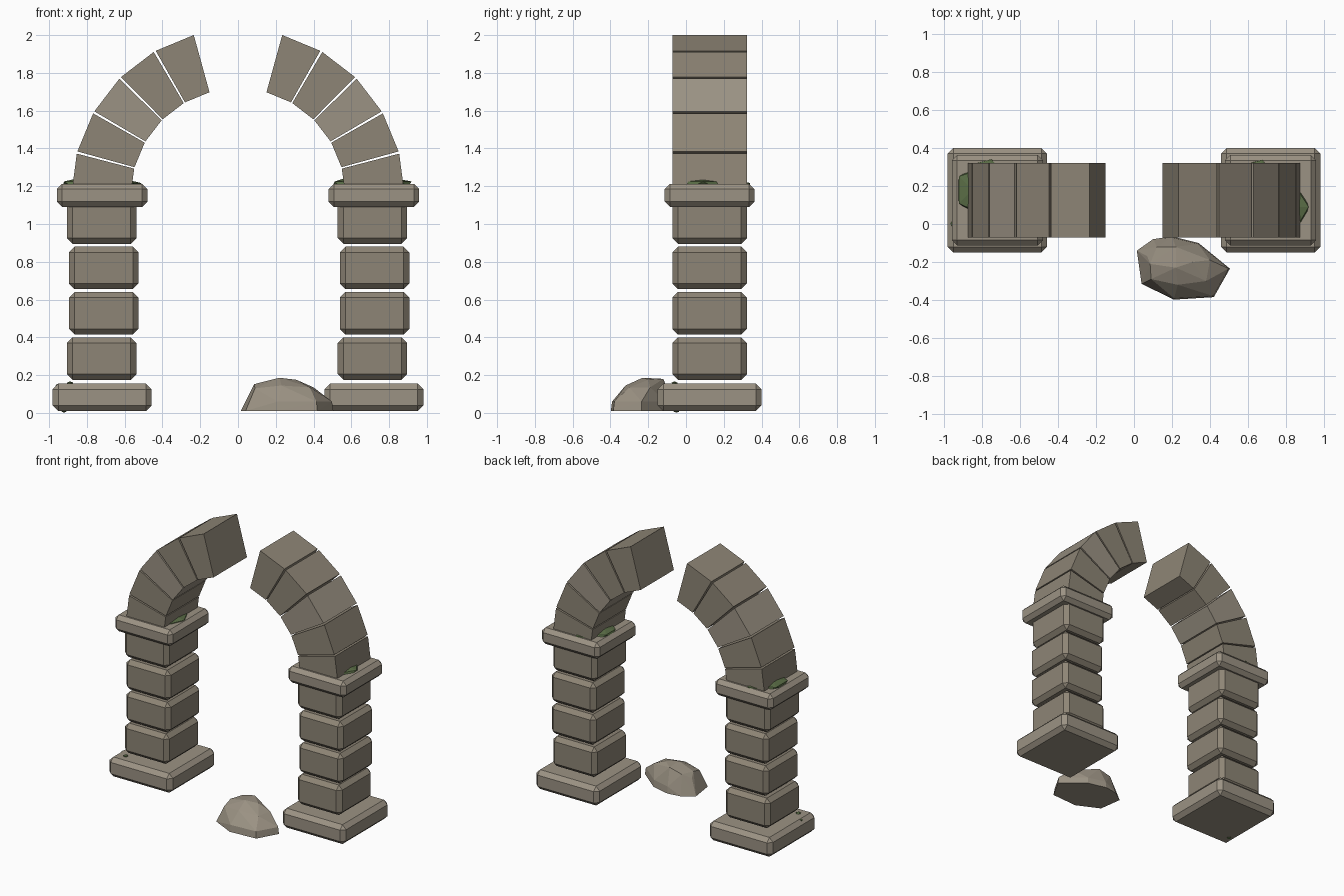
import bpy, bmesh, math, random
from mathutils import Vector

if "Cube" in bpy.data.objects:
    bpy.data.objects.remove(bpy.data.objects["Cube"])

random.seed(4)
CY = 0.125  # depth centre of the arch


def material(name, rgb):
    m = bpy.data.materials.new(name)
    m.diffuse_color = (*rgb, 1)
    m.use_nodes = True
    m.node_tree.nodes["Principled BSDF"].inputs["Base Color"].default_value = m.diffuse_color
    return m


STONE = material("stone", (0.27, 0.235, 0.18))
PALE = material("pale_stone", (0.33, 0.29, 0.23))
MOSS = material("moss", (0.10, 0.15, 0.06))


def finish(bm, name, mat):
    bmesh.ops.recalc_face_normals(bm, faces=bm.faces)
    me = bpy.data.meshes.new(name)
    bm.to_mesh(me)
    bm.free()
    me.materials.append(mat)
    ob = bpy.data.objects.new(name, me)
    bpy.context.collection.objects.link(ob)
    return ob


def block(name, x, z0, z1, w, d, chamfer, mat):
    bm = bmesh.new()
    bmesh.ops.create_cube(bm, size=1)
    for v in bm.verts:
        v.co = Vector((x + v.co.x * w, CY + v.co.y * d, (z0 + z1) / 2 + v.co.z * (z1 - z0)))
    bmesh.ops.bevel(bm, geom=bm.edges[:], offset=chamfer, segments=1, affect='EDGES')
    return finish(bm, name, mat)


def hull(name, points, mat):
    bm = bmesh.new()
    for p in points:
        bm.verts.new(p)
    bmesh.ops.convex_hull(bm, input=bm.verts[:])
    bmesh.ops.delete(bm, geom=[v for v in bm.verts if not v.link_faces], context='VERTS')
    return finish(bm, name, mat)


def moss(name, centre, size):
    bm = bmesh.new()
    bmesh.ops.create_icosphere(bm, subdivisions=1, radius=1)
    for v in bm.verts:
        k = random.uniform(0.88, 1.08)
        v.co = Vector(c + a * s * k for c, a, s in zip(centre, v.co, size))
    return finish(bm, name, MOSS)


# Arch stones: tapered wedges of 15 degrees around (0, 1.15)
def voussoir(name, side, i):
    gap = math.radians(0.4)
    a0 = math.radians(15 * i) + gap
    a1 = math.radians(15 * (i + 1)) - gap
    pts = [(side * r * math.cos(a), CY + dy, 1.15 + r * math.sin(a))
           for r in (0.568, 0.882) for a in (a0, a1) for dy in (-0.197, 0.197)]
    return hull(name, pts, PALE if i % 3 == 2 else STONE)


for side, label in ((-1, "left"), (1, "right")):
    # Plinth, stacked pillar blocks and capital
    block(f"{label}_plinth", side * 0.719, 0.01, 0.155, 0.524, 0.55, 0.03, PALE)
    for i in range(4):
        shift = (-0.005, 0.006, 0.006, -0.005)[i]
        block(f"{label}_pillar_block_{i + 1}", side * 0.717 + shift,
              0.175 + 0.24 * i, 0.4 + 0.24 * i, 0.368, 0.395, 0.03, STONE)
    block(f"{label}_capital", side * 0.719, 1.09, 1.213, 0.48, 0.475, 0.028, PALE)
    for i in range(5):
        voussoir(f"{label}_arch_stone_{i + 1}", side, i)

# Moss on the capitals
moss("left_outer_moss", (-0.85, 0.18, 1.21), (0.095, 0.13, 0.033))
moss("left_inner_moss", (-0.58, 0.09, 1.205), (0.075, 0.12, 0.026))
moss("left_back_moss", (-0.77, 0.29, 1.205), (0.07, 0.055, 0.025))
moss("right_outer_moss", (0.84, 0.09, 1.21), (0.085, 0.11, 0.033))
moss("right_inner_moss", (0.56, 0.16, 1.21), (0.07, 0.12, 0.033))
moss("right_back_moss", (0.66, 0.29, 1.205), (0.06, 0.055, 0.025))

# Small growths poking out of the left plinth
for i, (x, y, z) in enumerate(((-0.89, -0.06, 0.155), (-0.95, 0.0, 0.145), (-0.92, -0.05, 0.012))):
    moss(f"plinth_growth_{i + 1}", (x, y, z), (0.018, 0.018, 0.012))

# Fallen boulder
outline = [(0.015, -0.14), (0.10, -0.08), (0.20, -0.065), (0.34, -0.10), (0.40, -0.15),
           (0.505, -0.235), (0.42, -0.385), (0.21, -0.398), (0.04, -0.315)]
boulder = [(x, y, 0.01) for x, y in outline]
boulder += [(0.26 + (x - 0.26) * 0.97, -0.23 + (y + 0.23) * 0.96, 0.06) for x, y in outline[2:8]]
boulder += [(0.07, -0.17, 0.12), (0.09, -0.29, 0.13), (0.085, -0.21, 0.152), (0.23, -0.32, 0.145),
            (0.38, -0.30, 0.135), (0.22, -0.23, 0.186), (0.22, -0.12, 0.18), (0.31, -0.20, 0.175),
            (0.40, -0.19, 0.135), (0.12, -0.12, 0.155)]
hull("boulder", boulder, PALE)
